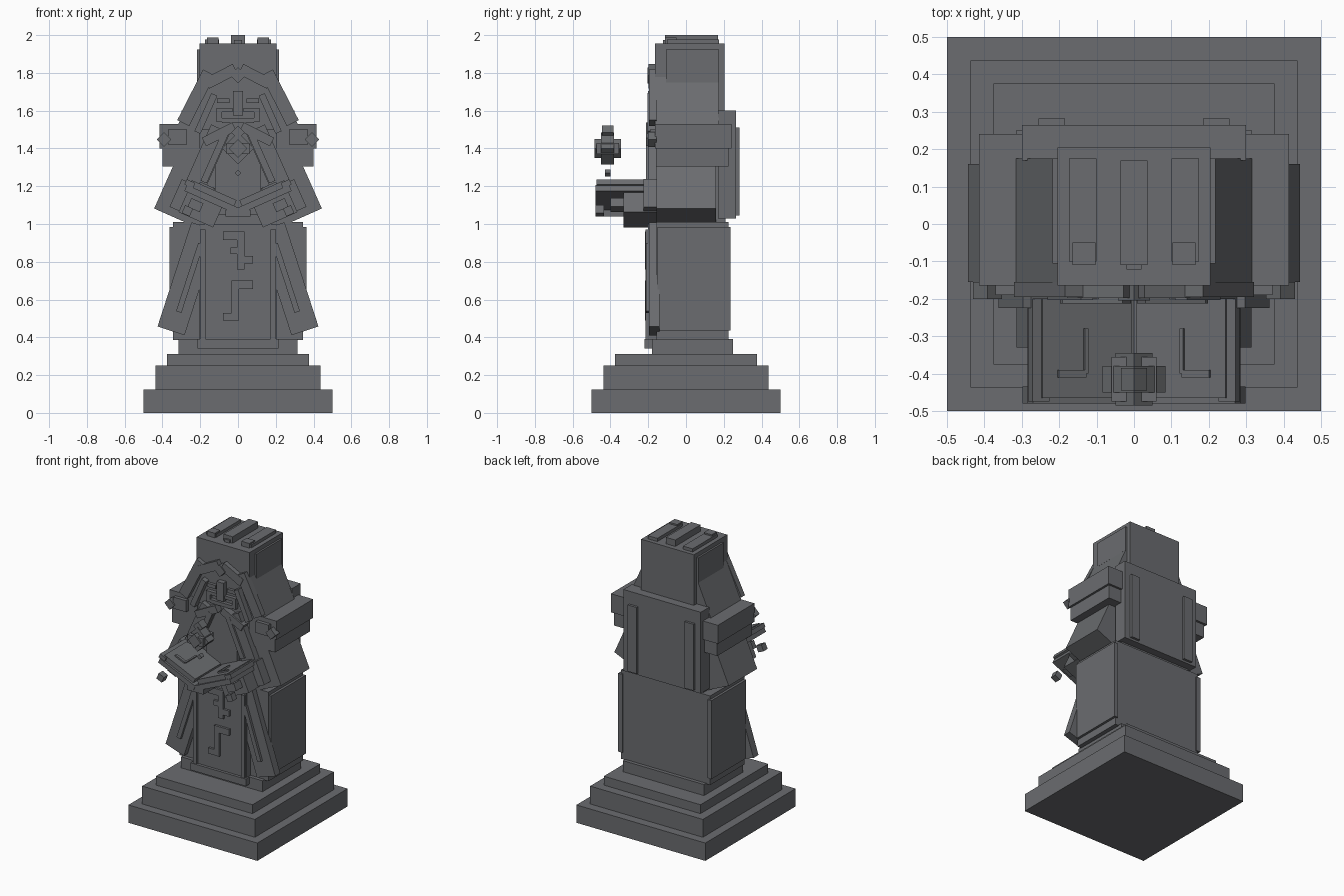
import bpy, math

stone = bpy.data.materials.new("grey stone")
stone.diffuse_color = (0.145, 0.15, 0.16, 1)


def block(name, x, y0, y1, z, w, h, tilt=0):
    """Box centred on x, z, running from y0 to y1, tilted about the y axis."""
    bpy.ops.mesh.primitive_cube_add(size=1, location=(x, (y0 + y1) / 2, z),
                                    rotation=(0, math.radians(tilt), 0))
    ob = bpy.context.object
    ob.name = name
    ob.scale = (w, y1 - y0, h)
    bpy.ops.object.transform_apply(location=False, rotation=False, scale=True)
    ob.data.materials.append(stone)
    return ob


def span(name, x0, x1, y0, y1, z0, z1):
    """Upright box given by its limits."""
    return block(name, (x0 + x1) / 2, y0, y1, (z0 + z1) / 2, x1 - x0, z1 - z0)


def pair(name, x, y0, y1, z, w, h, tilt=0):
    """Mirrored left and right boxes."""
    block(name + "_right", x, y0, y1, z, w, h, tilt)
    block(name + "_left", -x, y0, y1, z, w, h, -tilt)


def span_pair(name, x0, x1, y0, y1, z0, z1):
    pair(name, (x0 + x1) / 2, y0, y1, (z0 + z1) / 2, x1 - x0, z1 - z0)


# Stepped plinth
for i, (r, z0, z1) in enumerate([(.5, 0, .125), (.4375, .125, .25), (.375, .25, .3125)]):
    span(f"plinth_step_{i + 1}", -r, r, -r, r, z0, z1)
span("foot_block", -.315, .315, -.18, .25, .3125, .39)

# Robe skirt with side panels
span("skirt", -.345, .345, -.155, .225, .385, 1.01)
span_pair("skirt_side_panel", .33, .362, -.15, .235, .435, .985)
span("skirt_front_panel", -.205, .205, -.2, -.15, .38, 1.0)
span("skirt_front_hem", -.215, .215, -.22, -.15, .34, .39)
span_pair("skirt_front_trim", .172, .2, -.215, -.19, .39, .97)
pair("robe_flap", .265, -.195, -.14, .71, .15, .58, -18)
pair("robe_flap_trim", .255, -.213, -.19, .715, .03, .38, -18)

# Runes on the skirt
for i, r in enumerate([(-.08, .035, .915, .96), (-.005, .035, .76, .915),
                       (-.04, -.005, .84, .875), (.035, .08, .79, .83),
                       (-.035, .08, .655, .7), (-.035, .005, .53, .655),
                       (-.08, .005, .49, .53)]):
    span(f"rune_bar_{i + 1}", r[0], r[1], -.216, -.19, r[2], r[3])

# Torso, back slab and back ribs
span("torso", -.28, .28, -.155, .21, 1.0, 1.56)
span("back_slab", -.3, .3, .17, .265, 1.03, 1.6)
span_pair("back_rib", .185, .255, .26, .282, 1.045, 1.51)

# Sleeves and shoulders
pair("sleeve", .262, -.155, .16, 1.22, .22, .4, -24)
span_pair("shoulder", .2, .415, -.165, .24, 1.4, 1.53)
span_pair("shoulder_cap", .2, .3, -.15, .225, 1.53, 1.56)
span_pair("shoulder_band", .2, .4, -.16, .225, 1.305, 1.4)
span_pair("shoulder_plate", .27, .37, -.19, -.16, 1.42, 1.5)
pair("shoulder_stud", .392, -.2, -.155, 1.447, .055, .055, 45)

# Head with hood drapes
span("head", -.205, .205, -.165, .205, 1.5, 1.955)
span_pair("head_side_plate", .19, .218, -.105, .175, 1.75, 1.925)
pair("hood_drape", .214, -.163, .175, 1.635, .1, .28, -24)
pair("hood_edge", .222, -.195, -.155, 1.668, .07, .3, -27)
pair("hood_brow", .09, -.198, -.155, 1.782, .17, .06, 27)
pair("hood_inner_edge", .17, -.203, -.155, 1.585, .035, .22, -24)
block("brow_gem", 0, -.205, -.16, 1.787, .06, .06, 45)

# Ridges on top of the head
span("crown_ridge_middle", -.036, .036, -.11, .17, 1.94, 2.0)
span("crown_ridge_front", -.02, .02, -.122, -.1, 1.95, 1.975)
span_pair("crown_ridge_side", .1, .174, -.1, .175, 1.94, 1.977)
span_pair("crown_ridge_end", .103, .165, -.11, -.05, 1.94, 1.987)

# Face
span("nose", -.026, .026, -.2, -.16, 1.575, 1.705)
span_pair("eye", .045, .11, -.185, -.16, 1.64, 1.665)
span_pair("moustache", .03, .115, -.19, -.16, 1.592, 1.615)
span_pair("moustache_tip", .085, .115, -.19, -.16, 1.54, 1.6)
span("mouth", -.085, .085, -.19, -.16, 1.535, 1.56)

# Chest lapels and central chest plate
span("chest_plate", -.12, .12, -.18, -.15, 1.05, 1.5)
pair("lapel", .165, -.2, -.15, 1.34, .11, .36, -24)
pair("collar", .1, -.212, -.15, 1.475, .18, .05, 27)
pair("lapel_trim", .125, -.213, -.17, 1.35, .035, .28, -24)

# Forearms and hands
pair("forearm", .2, -.33, -.15, 1.075, .2, .115, -24)
pair("cuff", .275, -.225, -.14, 1.14, .12, .16, -24)
pair("thumb", .225, -.4, -.3, 1.1, .07, .05, -24)

# Open book with clasps and page marks
pair("book_cover", .14, -.48, -.17, 1.13, .3, .035, -24)
pair("book_pages", .133, -.465, -.17, 1.163, .26, .035, -24)
pair("book_page_edge", .255, -.475, -.17, 1.213, .05, .03, -24)
span("book_spine", -.065, .065, -.475, -.17, 1.04, 1.075)
pair("page_mark_long", .13, -.4, -.28, 1.182, .01, .02, -24)
pair("page_mark_short", .168, -.41, -.39, 1.198, .08, .02, -24)
pair("book_tassel", .268, -.48, -.435, 1.07, .045, .045, -24)

# Floating crystal above the book
block("crystal_core", 0, -.45, -.38, 1.4, .12, .12, 45)
block("crystal_ring", 0, -.485, -.345, 1.4, .07, .07, 45)
span("crystal_band", -.06, .06, -.475, -.355, 1.37, 1.43)
block("crystal_top", 0, -.445, -.385, 1.485, .05, .05, 45)
block("crystal_drop", 0, -.43, -.4, 1.27, .026, .026, 45)
